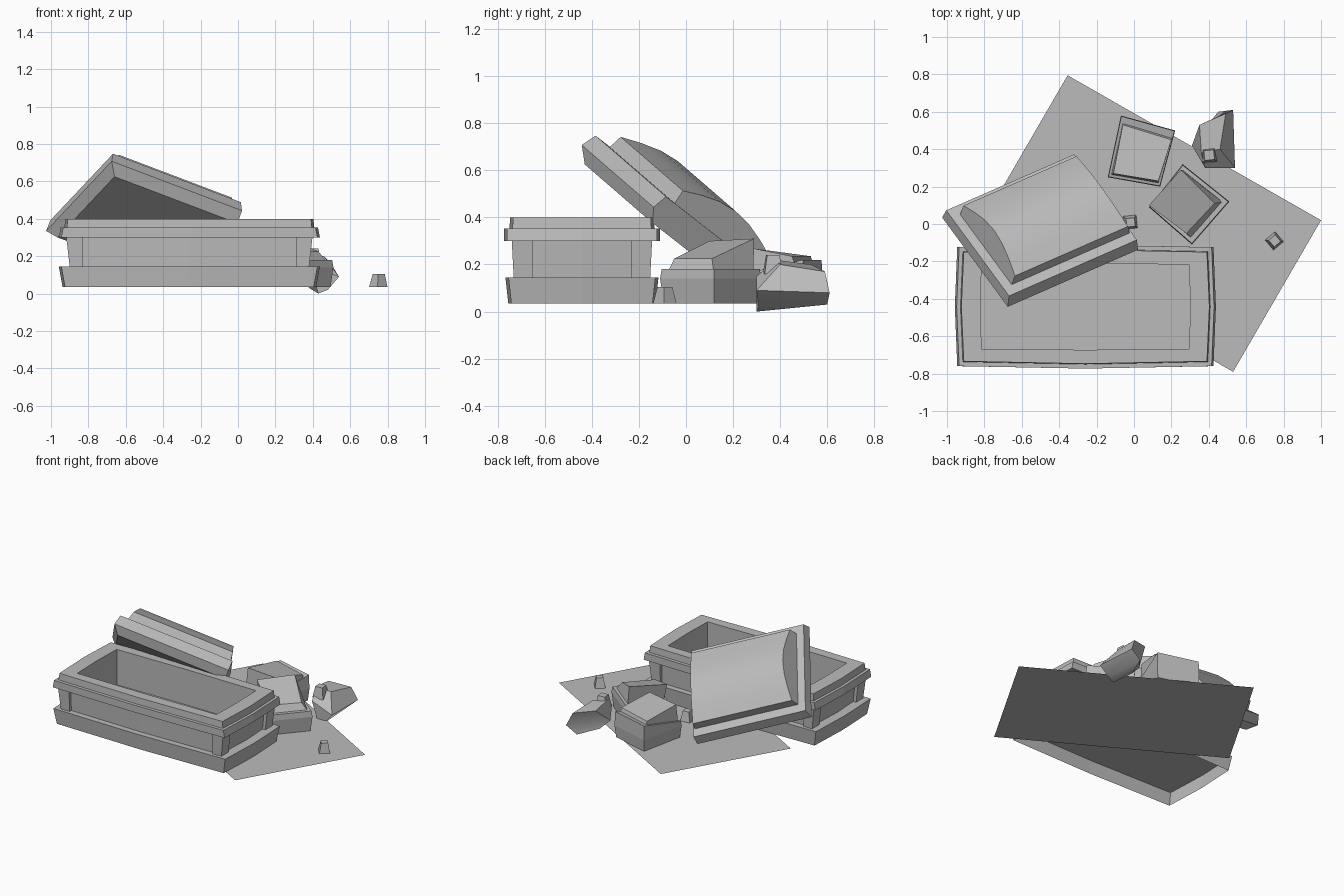
import bpy
import math
from mathutils import Vector, Matrix

cube = bpy.data.objects.get("Cube")
if cube:
    bpy.data.objects.remove(cube, do_unlink=True)

stone = bpy.data.materials.new("grey_stone")
stone.use_nodes = True
GREY = (0.5, 0.5, 0.5, 1)
stone.diffuse_color = GREY
stone.node_tree.nodes["Principled BSDF"].inputs["Base Color"].default_value = GREY

GROUND = 0.035


def loft(name, rings, bottom=True, top=True, matrix=None, smooth=None):
    """Skin a stack of matching rings, each a counter-clockwise list of points."""
    n = len(rings[0])
    verts = [p for ring in rings for p in ring]
    faces = []
    for r in range(len(rings) - 1):
        for i in range(n):
            j = (i + 1) % n
            a, b = r * n, (r + 1) * n
            faces.append((a + i, a + j, b + j, b + i))
    if bottom:
        faces.append(tuple(reversed(range(n))))
    if top:
        faces.append(tuple(range(len(verts) - n, len(verts))))
    mesh = bpy.data.meshes.new(name)
    mesh.from_pydata(verts, [], faces)
    mesh.materials.append(stone)
    obj = bpy.data.objects.new(name, mesh)
    bpy.context.collection.objects.link(obj)
    if matrix:
        obj.matrix_world = matrix
    if smooth:
        bpy.ops.object.select_all(action='DESELECT')
        obj.select_set(True)
        bpy.context.view_layer.objects.active = obj
        bpy.ops.object.shade_smooth_by_angle(angle=math.radians(smooth))
    return obj


def bowed(hx, hy, z, bow=0.013):
    """Rectangle whose four sides bulge out slightly at the middle."""
    return [(-hx, -hy, z), (0, -hy - bow, z), (hx, -hy, z), (hx + bow, 0, z),
            (hx, hy, z), (0, hy + bow, z), (-hx, hy, z), (-hx - bow, 0, z)]


def rect(x0, x1, y0, y1, z):
    return [(x0, y0, z), (x1, y0, z), (x1, y1, z), (x0, y1, z)]


def level(points, *heights):
    """Give each 2D point a height; a single height serves them all."""
    if len(heights) == 1:
        heights = heights * len(points)
    return [(x, y, z) for (x, y), z in zip(points, heights)]


def scaled(points, f):
    """Scale a 2D outline about its middle."""
    cx = sum(p[0] for p in points) / len(points)
    cy = sum(p[1] for p in points) / len(points)
    return [(cx + (x - cx) * f, cy + (y - cy) * f) for x, y in points]


# Ground sheet
loft("ground_sheet", [level([(-0.825, -0.015), (0.53, -0.79), (1, 0.02), (-0.355, 0.795)],
                            GROUND)], bottom=False)

# Stone coffin: hollow-bottomed plinth, then walls and stepped rim in one skin
place = Matrix.Translation((-0.26, -0.442, 0))
FLOOR, RIM = 0.145, 0.3
loft("plinth", [bowed(0.665, 0.3, GROUND), bowed(0.685, 0.312, FLOOR)],
     bottom=False, matrix=place)
loft("walls_and_rim", [
    bowed(0.615, 0.27, FLOOR), bowed(0.63, 0.275, RIM),
    bowed(0.685, 0.318, RIM), bowed(0.675, 0.318, 0.352),
    bowed(0.655, 0.295, 0.352), bowed(0.65, 0.292, 0.4),
    bowed(0.555, 0.225, 0.4, 0.006), bowed(0.555, 0.225, FLOOR, 0.006),
], bottom=False, top=False, matrix=place)

# Corner pillars
for sx, side in ((-1, "right"), (1, "left")):
    for sy, end in ((-1, "front"), (1, "back")):
        def post(x, y, z):
            xs = sorted((sx * x, sx * 0.57))
            ys = sorted((sy * y, sy * 0.21))
            return rect(*xs, *ys, z)
        loft(f"{end}_{side}_pillar", [post(0.64, 0.29, FLOOR), post(0.658, 0.298, RIM)],
             matrix=place)

# Leaning broken lid, built flat: x along its length, y across, z outward
along = Vector((0.865, 0.379, -0.328)).normalized()
across = Vector((-0.503, 0.68, -0.53))
across = (across - along * across.dot(along)).normalized()
out = along.cross(across)
lean = Matrix((along, across, out)).transposed().to_4x4()
lean.translation = (-0.66, -0.43, 0.625)
WIDTH = 0.61


def lid_ring(grow, z, x1=0.76):
    return rect(-grow, x1, -grow, WIDTH + grow, z)


loft("lid_rim", [lid_ring(0, 0), lid_ring(0.045, 0.056), lid_ring(0.03, 0.124)],
     matrix=lean)


def arch(x_low, x_top, steps=6):
    """Barrel section across the lid, its crown leaning along the length."""
    pts = [(x_low, 0.03, 0.12)]
    for i in range(steps + 1):
        t = i / steps
        rise = math.sin(math.pi * t)
        pts.append((x_low + (x_top - x_low) * (0.4 + 0.6 * rise),
                    0.03 + t * (WIDTH - 0.06), 0.187 + 0.069 * rise))
    pts.append((x_low, WIDTH - 0.03, 0.12))
    return pts


loft("lid_crown", [arch(0.02, 0.07), arch(0.75, 0.72)], matrix=lean, smooth=30)

# Broken lid pieces: a rim slab with a sloping crown on top
near = [(0.08, 0.09), (0.31, -0.11), (0.51, 0.12), (0.26, 0.32)]
loft("near_slab", [level(scaled(near, 0.93), GROUND), level(near, 0.14),
                   level(scaled(near, 0.97), 0.18)])
loft("near_crown", [level(scaled(near, 0.84), 0.17),
                    level([(0.08, 0.1), (0.28, -0.05), (0.43, 0.11), (0.25, 0.29)],
                          0.3, 0.225, 0.225, 0.31)], smooth=40)

far = [(-0.14, 0.25), (0.14, 0.2), (0.22, 0.5), (-0.07, 0.58)]
loft("far_slab", [level(scaled(far, 0.95), GROUND), level(far, 0.12),
                  level(scaled(far, 0.98), 0.15, 0.15, 0.22, 0.22)])
loft("far_crown", [level(scaled(far, 0.9), 0.13),
                   level([(-0.11, 0.27), (0.13, 0.23), (0.2, 0.45), (-0.06, 0.53)],
                         0.27, 0.28, 0.235, 0.235)], smooth=40)

# Tilted boulder with a chip resting on it
loft("boulder", [
    level([(0.38, 0.44), (0.43, 0.3), (0.48, 0.31), (0.45, 0.6)], 0.03, 0, 0.02, 0.03),
    level([(0.31, 0.42), (0.38, 0.3), (0.54, 0.3), (0.53, 0.61)], 0.1, 0.15, 0.09, 0.08),
    level([(0.35, 0.53), (0.36, 0.38), (0.46, 0.4), (0.49, 0.59)], 0.2, 0.22, 0.2, 0.17),
], smooth=40)


def chip(name, x, y, z, size, turn):
    """Small tapered stone fragment."""
    s = size / 2
    loft(name, [rect(-s, s, -s, s, 0), rect(-s * 0.6, s * 0.7, -s * 0.7, s * 0.6, size)],
         matrix=Matrix.Translation((x, y, z)) @ Matrix.Rotation(turn, 4, 'Z'))


chip("boulder_chip", 0.4, 0.37, 0.16, 0.08, 0.1)
chip("loose_chip", 0.75, -0.09, GROUND, 0.07, 0.7)
chip("hidden_chip", -0.02, 0.01, GROUND, 0.07, 0.1)
